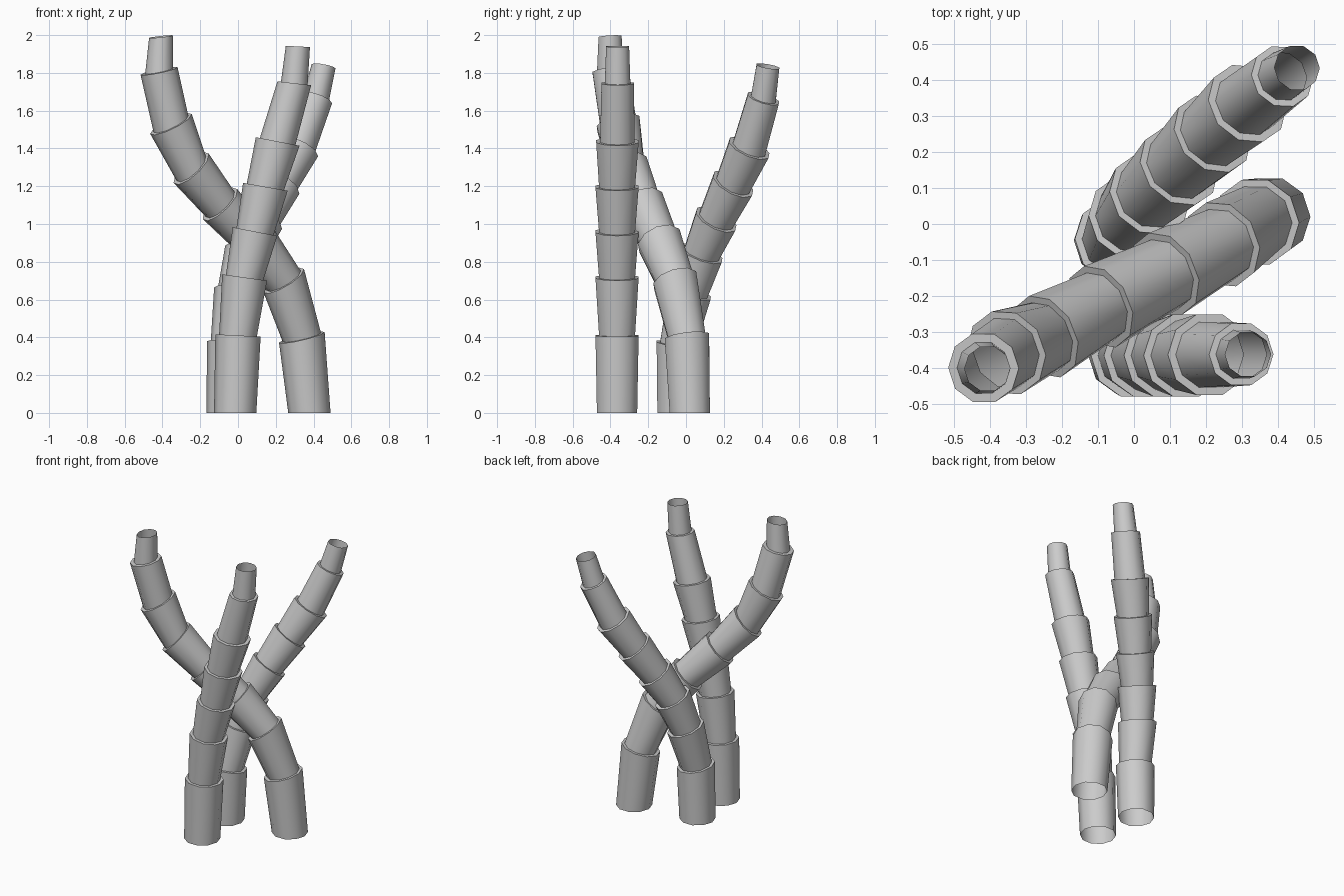
import bpy, bmesh
from math import cos, sin, pi, radians
from mathutils import Vector

SIDES = 10


def stalk(name, heading, joints):
    """Stepped open tube. Joint = x, y, z, tilt, radius below, radius above (0 = end)."""
    lean = Vector((heading[0], heading[1], 0)).normalized()
    across = Vector((-lean.y, lean.x, 0))
    off = -math_atan(lean)
    bm = bmesh.new()

    def ring(x, y, z, tilt, r):
        t = radians(tilt)
        u = lean * cos(t) - Vector((0, 0, 1)) * sin(t)
        c = Vector((x, y, z))
        return [bm.verts.new(c + r * (u * cos(off + 2 * pi * i / SIDES)
                                      + across * sin(off + 2 * pi * i / SIDES)))
                for i in range(SIDES)]

    rings = []
    for x, y, z, tilt, low, high in joints:
        rings += [ring(x, y, z, tilt, r) for r in (low, high) if r]
    for a, b in zip(rings, rings[1:]):
        for i in range(SIDES):
            j = (i + 1) % SIDES
            bm.faces.new((a[i], a[j], b[j], b[i]))
    mesh = bpy.data.meshes.new(name)
    bm.to_mesh(mesh)
    bm.free()
    ob = bpy.data.objects.new(name, mesh)
    bpy.context.collection.objects.link(ob)
    bpy.ops.object.select_all(action='DESELECT')
    ob.select_set(True)
    bpy.context.view_layer.objects.active = ob
    bpy.ops.object.shade_smooth_by_angle(angle=radians(42))


def math_atan(v):
    # heading angle, so that all stalks share the same facet orientation
    return Vector((1, 0)).angle_signed(Vector((v.x, v.y))) * -1


# Front stalk, leaning gently right
stalk("front_stalk", (1, 0), [
    (-0.015, -0.365, 0, 0, 0, 0.112),
    (0.0, -0.365, 0.41, 3, 0.12, 0.1),
    (0.035, -0.365, 0.717, 8, 0.12, 0.1),
    (0.09, -0.365, 0.96, 11, 0.12, 0.1),
    (0.145, -0.365, 1.197, 10, 0.12, 0.1),
    (0.21, -0.363, 1.437, 11, 0.118, 0.096),
    (0.298, -0.362, 1.745, 6.5, 0.09, 0.071),
    (0.317, -0.362, 1.94, 3, 0.064, 0)])

# Back stalk, leaning back and right
stalk("back_stalk", (0.72, 0.7), [
    (-0.055, -0.045, 0, 0, 0, 0.112),
    (-0.045, -0.042, 0.365, 10, 0.12, 0.1),
    (-0.01, 0.02, 0.635, 20, 0.12, 0.1),
    (0.045, 0.083, 0.845, 28, 0.12, 0.1),
    (0.125, 0.16, 1.025, 36, 0.12, 0.1),
    (0.218, 0.25, 1.213, 38, 0.12, 0.1),
    (0.315, 0.335, 1.403, 32, 0.118, 0.096),
    (0.412, 0.41, 1.665, 24, 0.09, 0.071),
    (0.453, 0.434, 1.835, 14, 0.064, 0)])

# Crossing stalk, bending left through the middle
stalk("crossing_stalk", (-0.88, -0.47), [
    (0.378, 0.02, 0, 0, 0, 0.112),
    (0.338, 0.005, 0.4, 15, 0.124, 0.104),
    (0.242, -0.057, 0.7, 34, 0.124, 0.104),
    (0.085, -0.14, 0.91, 45, 0.124, 0.104),
    (-0.095, -0.23, 1.105, 47, 0.122, 0.102),
    (-0.248, -0.313, 1.295, 46, 0.122, 0.102),
    (-0.355, -0.358, 1.53, 29, 0.122, 0.102),
    (-0.418, -0.4, 1.81, 13, 0.1, 0.075),
    (-0.407, -0.402, 1.992, 7, 0.064, 0)])
